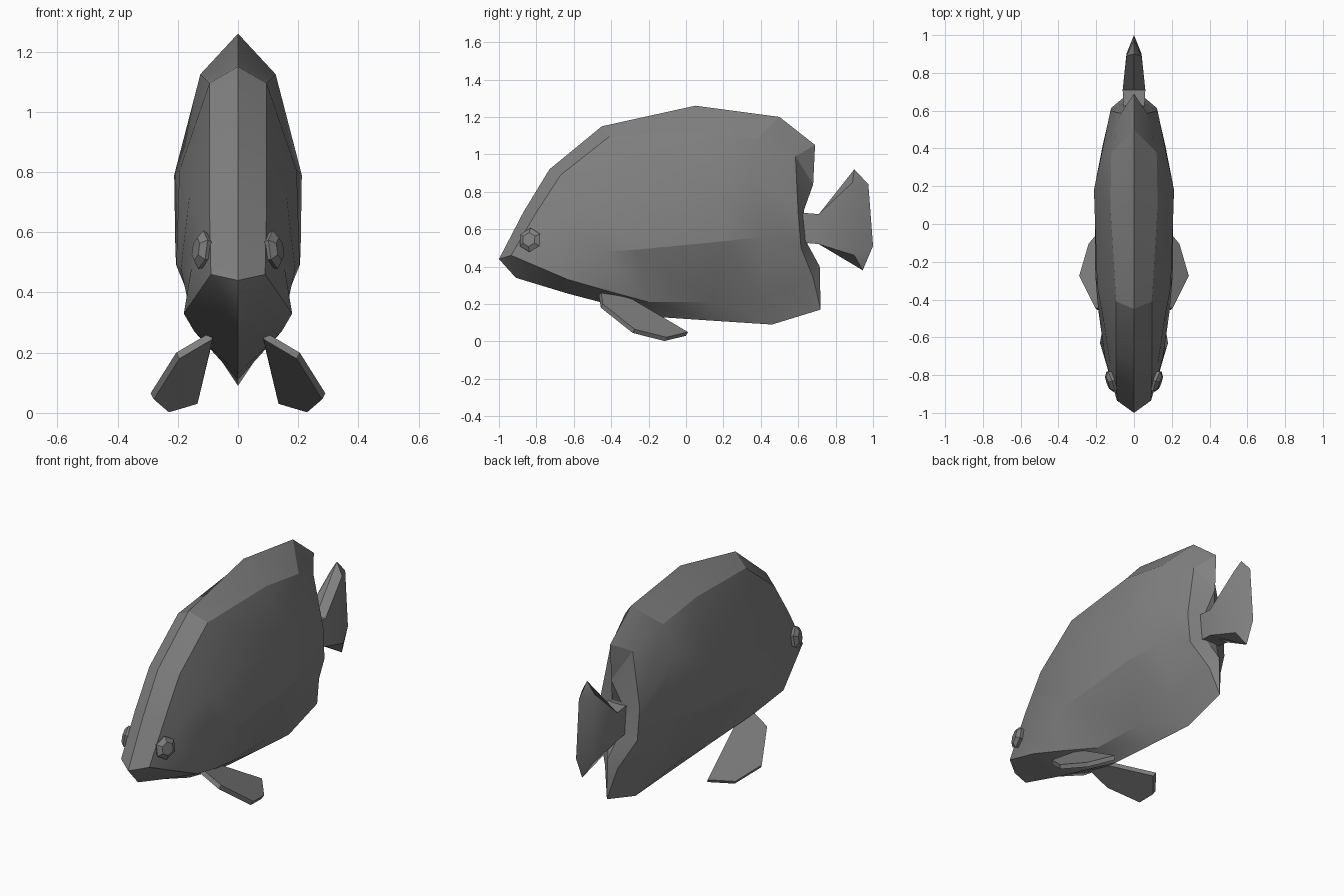
import bpy, bmesh, math
from mathutils import Vector, Matrix

cube = bpy.data.objects.get("Cube")
if cube:
    bpy.data.objects.remove(cube, do_unlink=True)

GREY = (0.22, 0.22, 0.22, 1)
mat = bpy.data.materials.new("Grey skin")
mat.use_nodes = True
mat.diffuse_color = GREY
bsdf = next(n for n in mat.node_tree.nodes if n.type == 'BSDF_PRINCIPLED')
bsdf.inputs["Base Color"].default_value = GREY
bsdf.inputs["Roughness"].default_value = 0.8


def finish(name, bm, angle=25):
    bmesh.ops.remove_doubles(bm, verts=bm.verts, dist=0.0005)
    bmesh.ops.recalc_face_normals(bm, faces=bm.faces)
    me = bpy.data.meshes.new(name)
    bm.to_mesh(me)
    bm.free()
    ob = bpy.data.objects.new(name, me)
    bpy.context.collection.objects.link(ob)
    me.materials.append(mat)
    bpy.ops.object.select_all(action='DESELECT')
    ob.select_set(True)
    bpy.context.view_layer.objects.active = ob
    bpy.ops.object.shade_smooth_by_angle(angle=math.radians(angle))
    return ob


def face(bm, pts):
    """Add a face, skipping repeated corners."""
    uniq = []
    for p in pts:
        if p not in uniq:
            uniq.append(p)
    if len(uniq) > 2:
        bm.faces.new([bm.verts.new(p) for p in uniq])


def mirrored(pts, side):
    return [(side * x, y, z) for x, y, z in pts]


# Body: half rings from snout to rear, each running from back ridge to keel
SNOUT = (.09, -.935, .46)
rings = [
    [(0, -1, .44), SNOUT, SNOUT, SNOUT, SNOUT, (0, -.91, .34)],
    [(0, -.87, .69), (.095, -.80, .69), (.125, -.75, .60), (.155, -.70, .48),
     (.18, -.63, .33), (0, -.63, .255)],
    [(0, -.73, .92), (.095, -.67, .89), (.16, -.52, .73), (.19, -.45, .48),
     (.145, -.42, .27), (0, -.42, .20)],
    [(0, -.45, 1.15), (.095, -.41, 1.095), (.195, -.33, .805), (.205, -.27, .49),
     (.09, -.20, .21), (0, -.15, .13)],
    [(0, .05, 1.26), (.125, .08, 1.125), (.212, .18, .79), (.208, .20, .535),
     (.08, .13, .21), (0, .15, .11)],
    [(0, .50, 1.20), (.12, .38, 1.08), (.178, .34, .90), (.165, .42, .56),
     (.06, .42, .23), (0, .46, .09)],
    [(0, .69, 1.05), (.07, .585, .99), (.125, .60, .68), (.12, .615, .50),
     (.04, .68, .34), (0, .72, .17)],
    [(0, .68, .84), (0, .68, .84), (.03, .63, .70), (.03, .65, .52),
     (0, .715, .40), (0, .715, .40)],
]
bm = bmesh.new()
for s in (1, -1):
    for a, b in zip(rings, rings[1:]):
        for i in range(5):
            face(bm, mirrored([a[i], a[i + 1], b[i + 1], b[i]], s))
    face(bm, mirrored([rings[0][0], SNOUT, rings[0][5]], s))
    # Rear wall, hidden behind the tail stem
    end = rings[-1]
    face(bm, mirrored([end[0], end[2], (0, .63, .70)], s))
    face(bm, mirrored([end[2], end[3], (0, .65, .52), (0, .63, .70)], s))
    face(bm, mirrored([end[3], end[4], (0, .65, .52)], s))
finish("body", bm, 20)

# Tail: short stem opening into a fan with a bevelled trailing rim
bm = bmesh.new()
stem = [(.055, .60, .69), (.055, .60, .53)]
neck = [(.06, .71, .68), (.06, .71, .52)]
fan = [(.04, .89, .85), (.04, .90, .46)]
rim = [(0, .90, .92), (0, .975, .84), (0, 1, .51), (0, .945, .38)]
for s in (1, -1):
    face(bm, mirrored([stem[0], stem[1], (0, .60, .53), (0, .60, .69)], s))
    for a, b in ((stem, neck), (neck, fan)):
        face(bm, mirrored([a[0], a[1], b[1], b[0]], s))
    face(bm, mirrored([stem[0], neck[0], (0, .71, .68), (0, .60, .69)], s))
    face(bm, mirrored([stem[1], neck[1], (0, .71, .52), (0, .60, .53)], s))
    for i, tip in ((0, rim[0]), (1, rim[3])):
        face(bm, mirrored([neck[i], fan[i], tip, (0, .71, neck[i][2])], s))
    face(bm, mirrored([fan[0], rim[0], rim[1]], s))
    face(bm, mirrored([fan[0], fan[1], rim[2], rim[1]], s))
    face(bm, mirrored([fan[1], rim[3], rim[2]], s))
finish("tail", bm)

# Paired belly fins and eyes
fin = [(.09, -.46, .255), (.20, -.45, .19), (.285, -.28, .055),
       (.235, -.11, .012), (.14, .005, .04), (.09, -.35, .25)]
for s, side in ((1, "left"), (-1, "right")):
    # Fin plate given thickness along its own normal
    bm = bmesh.new()
    n = Vector((.43, .42, .80)).normalized() * .0125
    n.x *= s
    base = [Vector(p) for p in mirrored(fin, s)]
    top = [bm.verts.new(p + n) for p in base]
    low = [bm.verts.new(p - n) for p in base]
    bm.faces.new(top)
    bm.faces.new(low[::-1])
    for i in range(6):
        j = (i + 1) % 6
        bm.faces.new((top[i], low[i], low[j], top[j]))
    finish(side + "_belly_fin", bm)

    # Six-sided eye: straight band with a tapered cap, facing outward
    bm = bmesh.new()
    rot = Vector((s, -.35, .15)).to_track_quat('Z', 'Y').to_matrix().to_4x4()
    place = Matrix.Translation((s * .112, -.83, .54)) @ rot
    for r1, r2, d, h in ((.05, .065, .035, -.005), (.065, .038, .018, .0215)):
        bmesh.ops.create_cone(bm, cap_ends=True, segments=6, radius1=r1, radius2=r2,
                              depth=d, matrix=place @ Matrix.Translation((0, 0, h)))
    # Drop the caps where the two sections meet
    inner = [f for f in bm.faces if len(f.verts) == 6 and
             abs((place.inverted() @ f.calc_center_median()).z - .0125) < .003]
    bmesh.ops.delete(bm, geom=inner, context='FACES_ONLY')
    finish(side + "_eye", bm)
